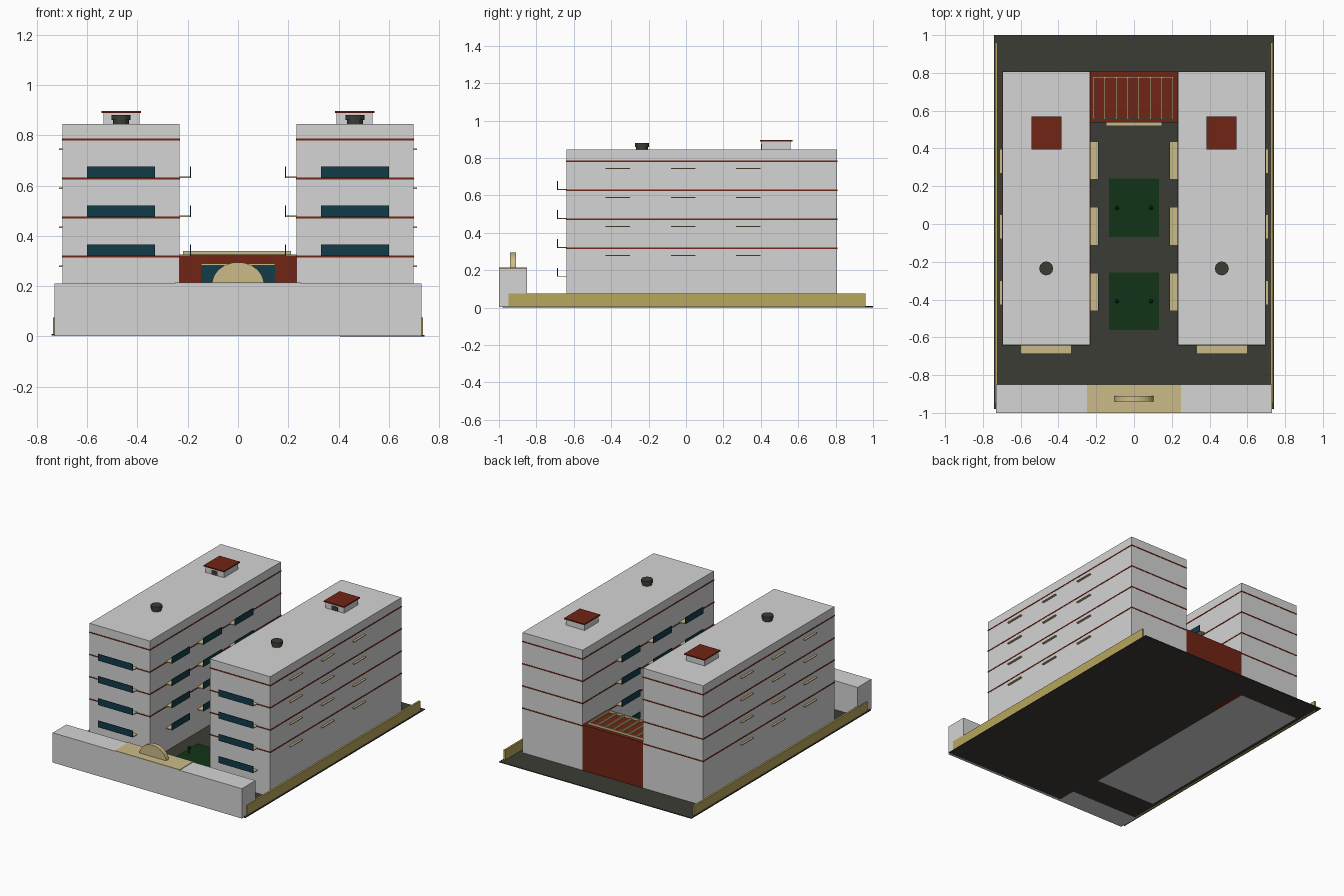
import bpy, bmesh, math
from mathutils import Vector

cube = bpy.data.objects.get("Cube")
if cube:
    bpy.data.objects.remove(cube, do_unlink=True)


def material(name, rgb):
    m = bpy.data.materials.new(name)
    m.use_nodes = True
    colour = (*rgb, 1)
    m.diffuse_color = colour
    m.node_tree.nodes["Principled BSDF"].inputs["Base Color"].default_value = colour
    return m


WALL = material("pale grey wall", (.66, .66, .66))
RED = material("brick red", (.165, .018, .007))
GLASS = material("dark teal glass", (.006, .045, .068))
BEIGE = material("beige stone", (.6, .5, .25))
OCHRE = material("ochre fence", (.48, .38, .11))
DARK = material("charcoal", (.046, .045, .036))
GRASS = material("dark green grass", (.006, .034, .008))
BARK = material("brown bark", (.08, .025, .01))


def add(name, bm, mat):
    bmesh.ops.recalc_face_normals(bm, faces=bm.faces)
    mesh = bpy.data.meshes.new(name)
    bm.to_mesh(mesh)
    bm.free()
    mesh.materials.append(mat)
    ob = bpy.data.objects.new(name, mesh)
    bpy.context.collection.objects.link(ob)
    return ob


def boxes(name, mat, spans):
    """One object made of boxes, each given by its x, y and z ranges."""
    bm = bmesh.new()
    for span in spans:
        verts = bmesh.ops.create_cube(bm, size=1)["verts"]
        for v in verts:
            v.co = Vector([(a + b) / 2 + c * abs(b - a) for (a, b), c in zip(span, v.co)])
    return add(name, bm, mat)


def box(name, mat, x, y, z):
    return boxes(name, mat, [(x, y, z)])


def cylinder(name, mat, x, y, z, radius, sides):
    bm = bmesh.new()
    bmesh.ops.create_cone(bm, cap_ends=True, segments=sides, radius1=radius,
                          radius2=radius, depth=z[1] - z[0])
    bmesh.ops.translate(bm, verts=bm.verts, vec=(x, y, sum(z) / 2))
    return add(name, bm, mat)


# Ground slab, very slightly tilted
ground = box("ground_slab", DARK, (-.742, .742), (-.98, 1), (-.003, .003))
ground.location.z = .0046
ground.rotation_euler.y = .002

# Side fences
for side, s in (("left", 1), ("right", -1)):
    box(side + "_fence", OCHRE, (s * .722, s * .735), (-.95, .96), (.003, .075))

# Front block with its gate top and half-round arch
box("front_block", WALL, (-.73, .73), (-1, -.85), (.002, .21))
box("gate_top", BEIGE, (-.25, .25), (-1, -.85), (.207, .214))
bm = bmesh.new()
steps = 16
arc = [bm.verts.new((.104 * math.cos(math.pi * i / steps), -.94,
                     .205 + .09 * math.sin(math.pi * i / steps))) for i in range(steps + 1)]
face = bm.faces.new(arc)
extruded = bmesh.ops.extrude_face_region(bm, geom=[face])["geom"]
bmesh.ops.translate(bm, vec=(0, .03, 0),
                    verts=[g for g in extruded if isinstance(g, bmesh.types.BMVert)])
add("gate_arch", bm, BEIGE)

# Two mirrored towers
STOREY = .155
balcony_levels = [.165 + STOREY * i for i in range(4)]
band_levels = [.313 + STOREY * i for i in range(4)]
awning_levels = [.276 + STOREY * i for i in range(4)]
balcony_spans = [(-.46, -.26), (-.115, .09), (.235, .437)]
awning_spans = [(-.43, -.30), (-.08, .05), (.268, .397)]

for side, s in (("left", 1), ("right", -1)):
    def mx(a, b):
        return (s * a, s * b)

    box(side + "_tower", WALL, mx(.233, .697), (-.64, .807), (.002, .845))
    boxes(side + "_floor_bands", RED,
          [(mx(.231, .699), (-.642, .809), (z, z + .008)) for z in band_levels])

    # Front balconies
    boxes(side + "_front_balcony_floors", BEIGE,
          [(mx(.33, .6), (-.685, -.64), (z, z + .005)) for z in balcony_levels])
    boxes(side + "_front_balcony_glass", GLASS,
          [(mx(.33, .6), (-.689, -.685), (z, z + .046)) for z in balcony_levels])

    # Courtyard balconies
    boxes(side + "_court_balcony_floors", BEIGE,
          [(mx(.19, .233), y, (z, z + .005)) for z in balcony_levels for y in balcony_spans])
    boxes(side + "_court_balcony_glass", GLASS,
          [(mx(.187, .191), y, (z, z + .046)) for z in balcony_levels for y in balcony_spans])

    # Small awnings on the outer wall
    boxes(side + "_awnings", BEIGE,
          [(mx(.697, .711), y, (z, z + .006)) for z in awning_levels for y in awning_spans])

    # Roof cabin and water tank
    box(side + "_roof_cabin", WALL, mx(.392, .535), (.405, .558), (.845, .89))
    box(side + "_cabin_roof", RED, mx(.385, .542), (.395, .57), (.888, .896))
    box(side + "_cabin_door", DARK, mx(.44, .487), (.402, .406), (.846, .874))
    cylinder(side + "_tank_base", DARK, s * .465, -.235, (.845, .866), .032, 12)
    cylinder(side + "_tank_top", DARK, s * .465, -.235, (.86, .881), .037, 12)

# Rear hall with glass door, canopy and roof pergola
box("rear_hall", RED, (-.233, .233), (.537, .807), (.002, .325))
box("hall_door", GLASS, (-.147, .147), (.532, .538), (.006, .283))
box("door_canopy", BEIGE, (-.147, .147), (.518, .538), (.282, .289))
frame_z = (.325, .34)
bars = [((-.218, .21), (y, y + .007), frame_z) for y in (.555, .773)]
pitch = .06
bars += [((-.218 + pitch * i, -.21 + pitch * i), (.555, .78), frame_z) for i in range(8)]
boxes("roof_pergola", BEIGE, bars)

# Lawns with small trees
for name, y0, y1 in (("front", -.56, -.258), ("rear", -.07, .24)):
    box(name + "_lawn", GRASS, (-.132, .132), (y0, y1), (.004, .012))
    for side, s in (("left", 1), ("right", -1)):
        x, y = s * .09, (y0 + y1) / 2
        cylinder(f"{name}_{side}_trunk", BARK, x, y, (.01, .045), .006, 8)
        bm = bmesh.new()
        bmesh.ops.create_icosphere(bm, subdivisions=1, radius=.014)
        bmesh.ops.translate(bm, verts=bm.verts, vec=(x, y, .052))
        add(f"{name}_{side}_treetop", bm, GRASS)
